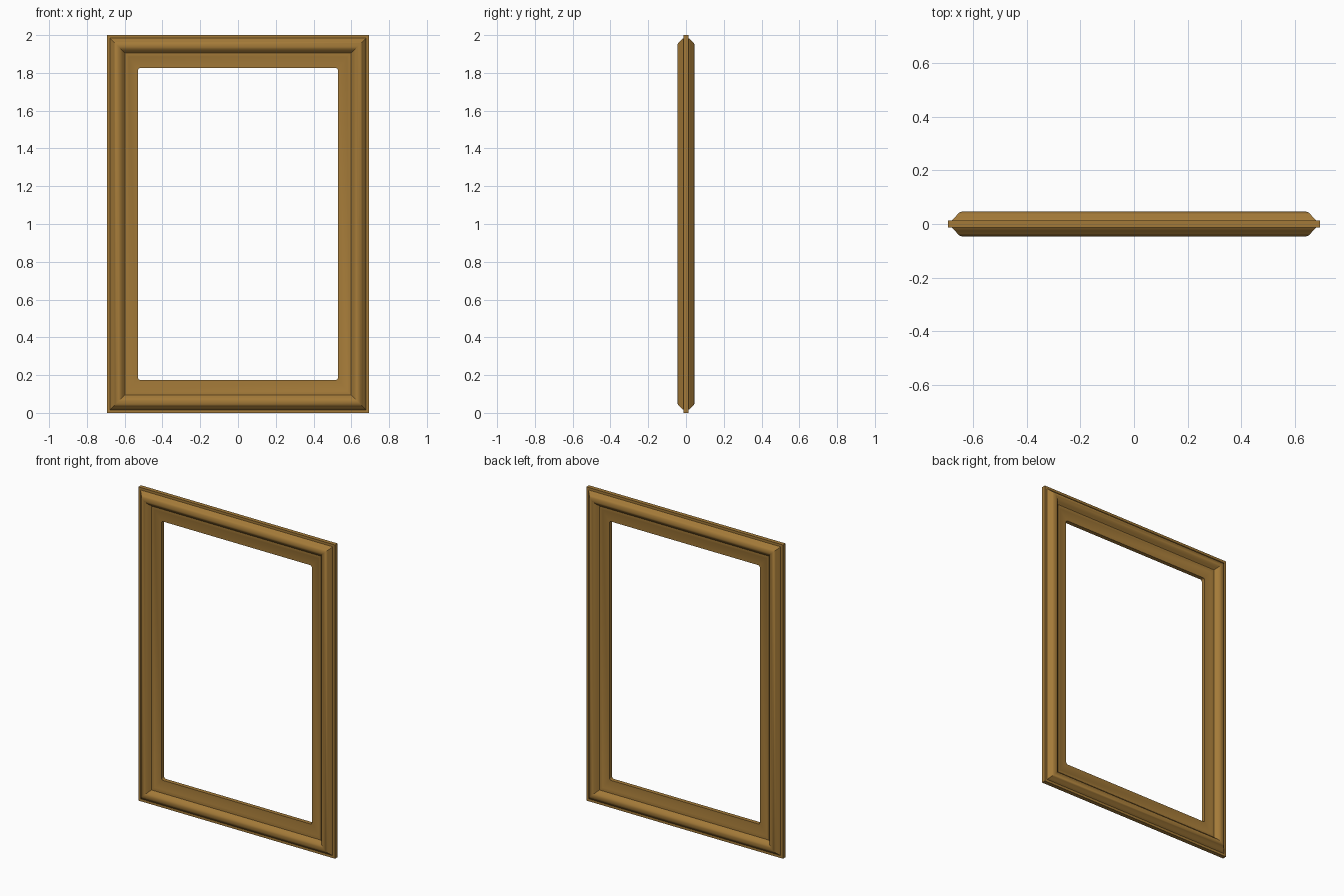
import bpy, bmesh
from math import sin, cos, pi

cube = bpy.data.objects.get("Cube")
if cube:
    bpy.data.objects.remove(cube, do_unlink=True)

HALF_W, HEIGHT = 0.693, 2.0

# Warm wood colour
wood = bpy.data.materials.new("golden_wood")
wood.use_nodes = True
colour = (0.37, 0.195, 0.04, 1)
wood.diffuse_color = colour
wood.node_tree.nodes["Principled BSDF"].inputs["Base Color"].default_value = colour

# Half of the moulding section: (inset from outer edge, half depth, corner radius)
section = [(0, 0.013, 0), (0.016, 0.013, 0), (0.02, 0.019, 0), (0.027, 0.025, 0),
           (0.036, 0.036, 0), (0.044, 0.043, 0), (0.053, 0.046, 0), (0.063, 0.045, 0),
           (0.073, 0.040, 0), (0.082, 0.032, 0), (0.09, 0.022, 0), (0.095, 0.018, 0),
           (0.105, 0.018, 0), (0.115, 0.014, 0), (0.163, 0.013, 0.012)]
front = [(d, -y, r) for d, y, r in section]
back = [(d, y, r) for d, y, r in reversed(section)]


def ring(bm, inset, y, radius, steps=4):
    """Rectangular loop with optionally rounded corners."""
    verts = []
    w, h = HALF_W - inset - radius, HEIGHT / 2 - inset - radius
    # The opening sits slightly inside the mitred section at top and bottom
    h -= 0.012 if radius else 0
    for k, (sx, sz) in enumerate([(1, 1), (-1, 1), (-1, -1), (1, -1)]):
        for i in range(steps + 1):
            a = (k + i / steps) * pi / 2
            verts.append(bm.verts.new((sx * w + radius * cos(a), y,
                                       HEIGHT / 2 + sz * h + radius * sin(a))))
    return verts


# Sweep the section round the frame, front and back alike
bm = bmesh.new()
rings = [ring(bm, *p) for p in front + back]
for a, b in zip(rings, rings[1:] + rings[:1]):
    for i in range(len(a)):
        j = (i + 1) % len(a)
        bm.faces.new((a[i], a[j], b[j], b[i]))
bmesh.ops.remove_doubles(bm, verts=bm.verts, dist=0.0001)
bmesh.ops.recalc_face_normals(bm, faces=bm.faces)

mesh = bpy.data.meshes.new("picture_frame")
bm.to_mesh(mesh)
bm.free()
mesh.materials.append(wood)
frame = bpy.data.objects.new("picture_frame", mesh)
bpy.context.collection.objects.link(frame)

bpy.ops.object.select_all(action='DESELECT')
frame.select_set(True)
bpy.context.view_layer.objects.active = frame
bpy.ops.object.shade_smooth_by_angle(angle=0.52)
